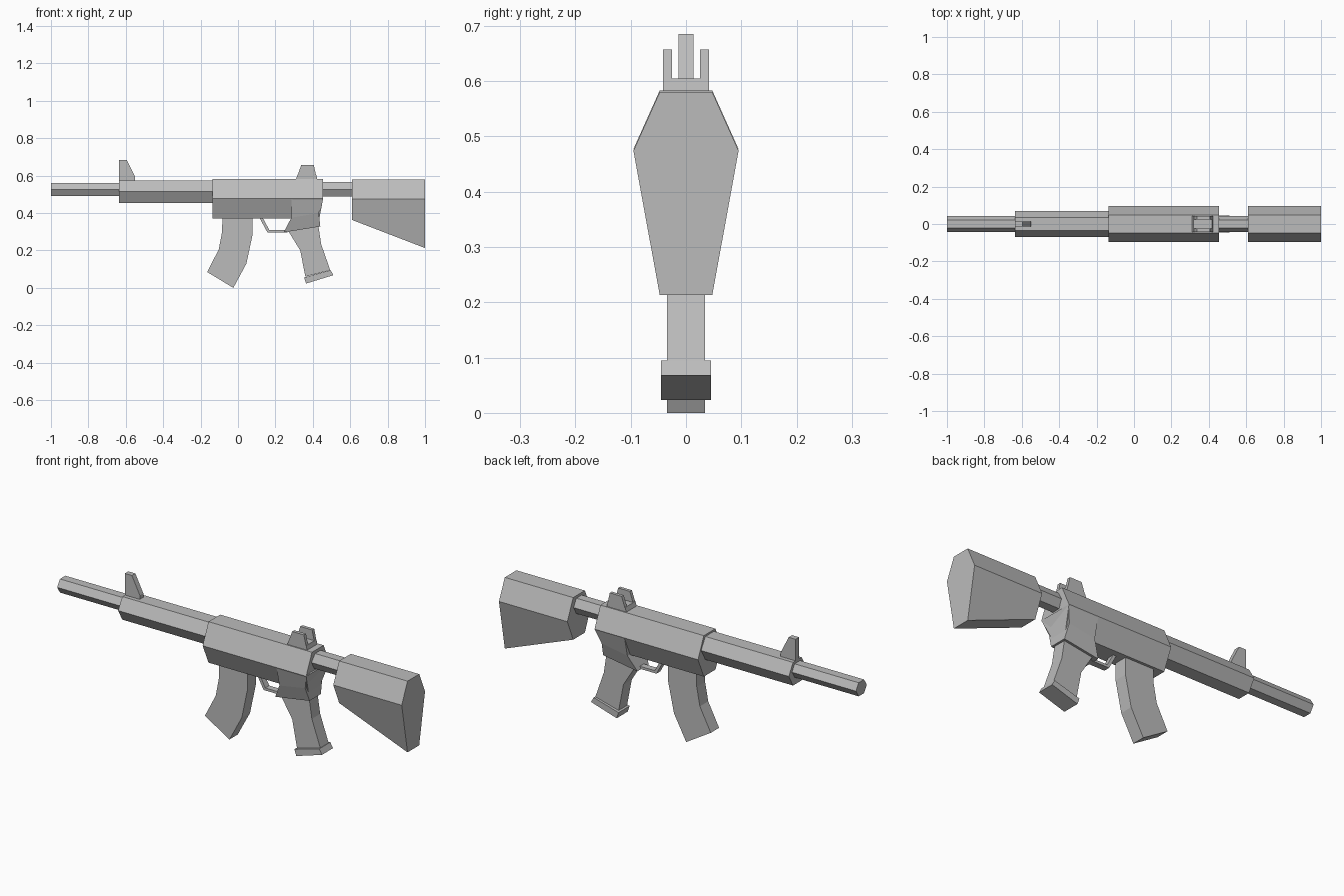
import bpy
import bmesh

cube = bpy.data.objects.get("Cube")
if cube:
    bpy.data.objects.remove(cube)

grey = bpy.data.materials.new("plain_grey")
grey.use_nodes = True
tone = (0.5, 0.5, 0.5, 1)
grey.diffuse_color = tone
grey.node_tree.nodes["Principled BSDF"].inputs["Base Color"].default_value = tone


def loft(name, rings):
    """Join matching rings of points into a closed, flat shaded solid."""
    bm = bmesh.new()
    loops = [[bm.verts.new(p) for p in ring] for ring in rings]
    for a, b in zip(loops, loops[1:]):
        for i in range(len(a)):
            j = (i + 1) % len(a)
            bm.faces.new((a[i], a[j], b[j], b[i]))
    bm.faces.new(loops[0])
    bm.faces.new(loops[-1])
    bmesh.ops.recalc_face_normals(bm, faces=bm.faces)
    mesh = bpy.data.meshes.new(name)
    bm.to_mesh(mesh)
    bm.free()
    mesh.materials.append(grey)
    obj = bpy.data.objects.new(name, mesh)
    bpy.context.collection.objects.link(obj)
    return obj


def hexagon(x, low, mid, top, half):
    """Six-sided cross-section, widest at mid height."""
    flat = half / 2
    return [(x, -half, mid), (x, -flat, top), (x, flat, top),
            (x, half, mid), (x, flat, low), (x, -flat, low)]


def plate(name, profile, y0, y1):
    """Side profile in x and z, given thickness along y."""
    return loft(name, [[(x, y, z) for x, z in profile] for y in (y0, y1)])


def slab(x0, z0, x1, z1, half):
    """Four-cornered level of the grip collar."""
    return [(x0, -half, z0), (x1, -half, z1), (x1, half, z1), (x0, half, z0)]


# Hexagonal body parts, from muzzle to stock
body = [
    ("barrel", -1, -0.63, 0.492, 0.527, 0.562, 0.044),
    ("handguard", -0.635, -0.13, 0.455, 0.515, 0.574, 0.07),
    ("receiver", -0.135, 0.455, 0.372, 0.477, 0.583, 0.095),
    ("stock_tube", 0.45, 0.615, 0.488, 0.527, 0.567, 0.044),
]
for name, x0, x1, low, mid, top, half in body:
    obj = loft(name, [hexagon(x, low, mid, top, half) for x in (x0, x1)])
    if name == "receiver":
        # Lower rear edge is drawn in towards the grip
        for v in obj.data.vertices:
            if v.co.x > 0 and v.co.z < 0.4:
                v.co.x = 0.435
loft("stock", [hexagon(0.61, 0.363, 0.474, 0.58, 0.095),
               hexagon(1, 0.213, 0.474, 0.58, 0.095)])

# Grip with its flared collar and base plate
loft("grip_collar", [slab(0.285, 0.477, 0.455, 0.477, 0.094),
                     slab(0.285, 0.375, 0.432, 0.4, 0.07),
                     slab(0.245, 0.297, 0.44, 0.328, 0.046)])
plate("grip", [(0.265, 0.31), (0.333, 0.2), (0.36, 0.06),
               (0.493, 0.095), (0.445, 0.232), (0.43, 0.33)], -0.034, 0.034)
plate("grip_base", [(0.353, 0.055), (0.495, 0.095),
                    (0.51, 0.068), (0.364, 0.023)], -0.045, 0.045)

# Curved magazine
plate("magazine", [(-0.083, 0.4), (-0.085, 0.3), (-0.103, 0.205), (-0.165, 0.085),
                   (-0.025, 0), (0.045, 0.13), (0.078, 0.285), (0.078, 0.4)],
      -0.034, 0.034)

# Trigger guard strip
plate("trigger_guard", [(0.115, 0.375), (0.157, 0.297), (0.265, 0.297),
                        (0.265, 0.31), (0.167, 0.31), (0.132, 0.375)],
      -0.016, 0.016)

# Front and rear sights
plate("front_sight", [(-0.635, 0.565), (-0.635, 0.685),
                      (-0.595, 0.685), (-0.55, 0.595), (-0.55, 0.565)],
      -0.014, 0.014)
plate("rear_sight_base", [(0.308, 0.575), (0.318, 0.605),
                          (0.418, 0.605), (0.425, 0.575)], -0.042, 0.042)
for side, name in ((1, "rear_sight_left"), (-1, "rear_sight_right")):
    plate(name, [(0.318, 0.6), (0.338, 0.657), (0.405, 0.657), (0.418, 0.6)],
          side * 0.025, side * 0.042)
